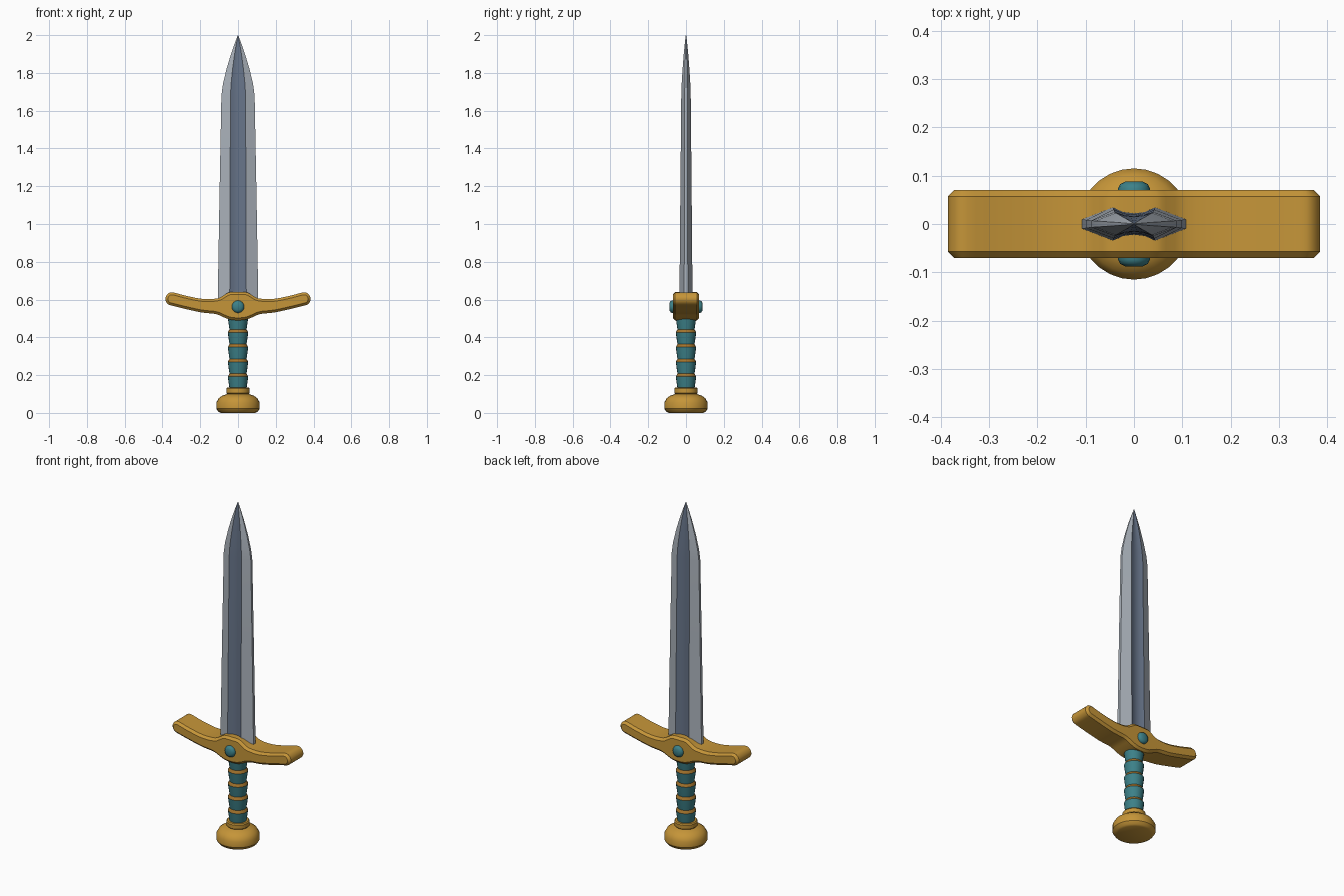
import bpy, bmesh, math
from mathutils import Vector, Matrix

if "Cube" in bpy.data.objects:
    bpy.data.objects.remove(bpy.data.objects["Cube"])


def mat(name, rgb):
    m = bpy.data.materials.new(name)
    m.diffuse_color = (*rgb, 1)
    m.use_nodes = True
    m.node_tree.nodes["Principled BSDF"].inputs["Base Color"].default_value = m.diffuse_color
    return m


GOLD = mat("gold", (0.56, 0.30, 0.04))
STEEL = mat("steel", (0.40, 0.44, 0.49))
DARK = mat("dark steel", (0.135, 0.175, 0.25))
TEAL = mat("teal", (0.046, 0.22, 0.25))
BROWN = mat("bronze band", (0.36, 0.17, 0.025))


def finish(name, bm, mats, angle=30):
    bmesh.ops.recalc_face_normals(bm, faces=bm.faces)
    me = bpy.data.meshes.new(name)
    bm.to_mesh(me)
    bm.free()
    for m in mats:
        me.materials.append(m)
    ob = bpy.data.objects.new(name, me)
    bpy.context.collection.objects.link(ob)
    bpy.ops.object.select_all(action='DESELECT')
    ob.select_set(True)
    bpy.context.view_layer.objects.active = ob
    bpy.ops.object.shade_smooth_by_angle(angle=math.radians(angle))
    return ob


def lathe(name, prof, mats, n=24, xf=None, bands=(), angle=30):
    """Revolve (radius, z) points; rows listed in bands get the second material."""
    bm = bmesh.new()
    rings = [[bm.verts.new((r * math.cos(2 * math.pi * i / n), r * math.sin(2 * math.pi * i / n), z))
              for i in range(n)] for r, z in prof]
    for k in range(len(rings) - 1):
        a, b = rings[k], rings[k + 1]
        for i in range(n):
            f = bm.faces.new((a[i], a[(i + 1) % n], b[(i + 1) % n], b[i]))
            f.material_index = 1 if k in bands else 0
    bm.faces.new(rings[0][::-1])
    bm.faces.new(rings[-1])
    if xf:
        bm.transform(xf)
    return finish(name, bm, mats, angle)


# Blade: hollow-ground sections (z, half width, half thickness, half fuller)
sections = [(0.56, 0.108, 0.035, 0.044), (1.15, 0.098, 0.030, 0.042), (1.68, 0.088, 0.025, 0.040),
            (1.74, 0.080, 0.023, 0.037), (1.82, 0.061, 0.018, 0.029), (1.90, 0.037, 0.012, 0.018),
            (1.96, 0.016, 0.006, 0.008), (2.0, 0.001, 0.001, 0.0005)]
bm = bmesh.new()
rows = []
for z, w, t, f in sections:
    e = t * 0.28
    half = [(w, e), (f, t), (f * 0.5, t * 0.72), (0, t * 0.64), (-f * 0.5, t * 0.72), (-f, t), (-w, e)]
    loop = half + [(-x, -y) for x, y in half]
    rows.append([bm.verts.new((x, y, z)) for x, y in loop])
for a, b in zip(rows, rows[1:]):
    n = len(a)
    for i in range(n):
        face = bm.faces.new((a[i], a[(i + 1) % n], b[(i + 1) % n], b[i]))
        face.material_index = 1 if i % 7 in (1, 2, 3, 4) else 0
bm.faces.new(rows[0][::-1])
bm.faces.new(rows[-1])
finish("blade", bm, [STEEL, DARK], 25)

# Crossguard: curved outline, mirrored, extruded along y and chamfered
right = [(0.0, 0.640), (0.048, 0.638), (0.075, 0.623), (0.11, 0.606), (0.185, 0.603), (0.28, 0.621),
         (0.345, 0.638), (0.372, 0.630), (0.385, 0.604), (0.372, 0.577), (0.335, 0.564), (0.20, 0.533),
         (0.12, 0.524), (0.08, 0.508), (0.042, 0.494), (0.0, 0.490)]
ctrl = right + [(-x, z) for x, z in right[-2:0:-1]]
outline = []
for i in range(len(ctrl)):
    p = [Vector(ctrl[(i + k) % len(ctrl)]) for k in (-1, 0, 1, 2)]
    for t in (0, 1 / 3, 2 / 3):
        outline.append(0.5 * (2 * p[1] + (p[2] - p[0]) * t
                              + (2 * p[0] - 5 * p[1] + 4 * p[2] - p[3]) * t * t
                              + (3 * p[1] - p[0] - 3 * p[2] + p[3]) * t ** 3))
bm = bmesh.new()
face = bm.faces.new([bm.verts.new((q.x, -0.07, q.y)) for q in outline])
ext = bmesh.ops.extrude_face_region(bm, geom=[face])
bmesh.ops.translate(bm, vec=(0, 0.14, 0), verts=[v for v in ext['geom'] if isinstance(v, bmesh.types.BMVert)])
guard = finish("crossguard", bm, [GOLD])
bev = guard.modifiers.new("chamfer", 'BEVEL')
bev.width = 0.013
bev.segments = 1
bev.limit_method = 'ANGLE'
bev.angle_limit = math.radians(60)
bev.use_clamp_overlap = False

# Gems on the front and back of the guard
gem = [(0.033, 0.05), (0.033, 0.074), (0.029, 0.082), (0.018, 0.088)]
for name, s in (("front_gem", 1), ("back_gem", -1)):
    xf = Matrix.Translation((0, 0, 0.562)) @ Matrix.Rotation(s * math.pi / 2, 4, 'X')
    lathe(name, gem, [TEAL], 16, xf, angle=40)

# Grip: bulging wraps with a sloped band on top of each
prof, bands = [], []
for k in range(5):
    z = 0.13 + 0.078 * k
    prof += [(0.045, z), (0.049, z + 0.025), (0.054, z + 0.062)]
    bands.append(len(prof) - 1)
prof.append((0.045, 0.52))
lathe("grip", prof, [TEAL, BROWN], 20, bands=bands)

# Pommel with collar
lathe("pommel", [(0.092, 0), (0.104, 0.006), (0.115, 0.022), (0.115, 0.055), (0.102, 0.078), (0.082, 0.092),
                 (0.056, 0.100), (0.062, 0.106), (0.062, 0.128), (0.057, 0.134)], [GOLD], 28)
